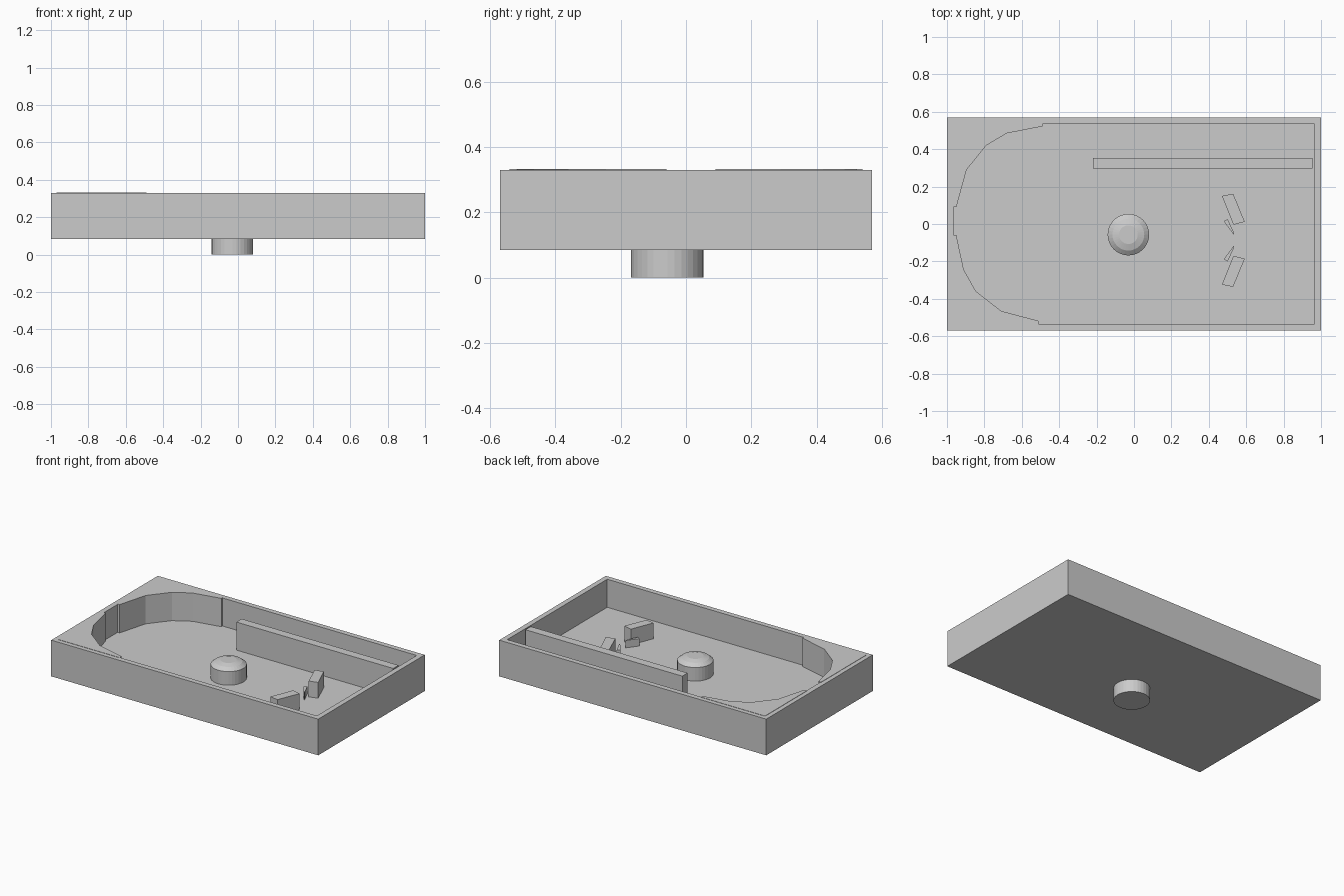
import bpy, bmesh, math

if "Cube" in bpy.data.objects:
    bpy.data.objects.remove(bpy.data.objects["Cube"])

FLOOR, RIM = 0.14, 0.33


def finish(name, bm):
    bmesh.ops.recalc_face_normals(bm, faces=bm.faces)
    me = bpy.data.meshes.new(name)
    bm.to_mesh(me)
    bm.free()
    ob = bpy.data.objects.new(name, me)
    bpy.context.collection.objects.link(ob)
    return ob


def prism(name, outline, z0, z1):
    bm = bmesh.new()
    face = bm.faces.new([bm.verts.new((x, y, z0)) for x, y in outline])
    ext = bmesh.ops.extrude_face_region(bm, geom=[face], use_keep_orig=True)
    for v in ext["geom"]:
        if isinstance(v, bmesh.types.BMVert):
            v.co.z = z1
    return finish(name, bm)


# Tray: box with the top inset and pushed down
bm = bmesh.new()
bmesh.ops.create_cube(bm, size=1)
for v in bm.verts:
    v.co = (v.co.x * 2, v.co.y * 1.14, 0.085 if v.co.z < 0 else RIM)
top = max(bm.faces, key=lambda f: f.calc_center_median().z)
bmesh.ops.inset_region(bm, faces=[top], thickness=0.05)
ext = bmesh.ops.extrude_discrete_faces(bm, faces=[top])
for v in ext["faces"][0].verts:
    v.co.z = FLOOR
finish("tray", bm)

# Curved corner fillers, standing a hair above the rim
prism("corner_back", [(-0.95, 0.09), (-0.895, 0.29), (-0.79, 0.42), (-0.68, 0.485),
                      (-0.49, 0.522), (-0.49, 0.54), (-0.97, 0.54), (-0.97, 0.09)],
      FLOOR - 0.02, RIM + 0.002)
prism("corner_front", [(-0.95, -0.06), (-0.91, -0.245), (-0.845, -0.36), (-0.71, -0.465),
                       (-0.51, -0.518), (-0.51, -0.54), (-0.97, -0.54), (-0.97, -0.06)],
      FLOOR - 0.02, RIM + 0.002)

# Launch lane divider
prism("lane_divider", [(-0.22, 0.297), (0.955, 0.297), (0.955, 0.354), (-0.22, 0.354)],
      FLOOR - 0.02, RIM)

# Deflectors and flippers, mirrored about the play axis
AXIS = -0.087
parts = [("deflector", [(0.47, 0.15), (0.53, 0.162), (0.592, 0.012), (0.532, -0.004)], 0.247),
         ("flipper", [(0.48, 0.014), (0.5, 0.027), (0.536, -0.05), (0.534, -0.058)], 0.19)]
for name, pts, h in parts:
    prism(name + "_back", pts, FLOOR - 0.02, h)
    prism(name + "_front", [(x, 2 * AXIS - y) for x, y in pts], FLOOR - 0.02, h)

# Central round bumper passing through the floor, with a domed top
bm = bmesh.new()
N = 32
rings = []
for r, z in [(0.111, 0), (0.111, 0.232), (0.085, 0.252), (0.05, 0.262)]:
    rings.append([bm.verts.new((-0.03 + r * math.cos(2 * math.pi * i / N),
                                -0.057 + r * math.sin(2 * math.pi * i / N), z))
                  for i in range(N)])
for a, b in zip(rings, rings[1:]):
    for i in range(N):
        j = (i + 1) % N
        bm.faces.new((a[i], a[j], b[j], b[i]))
bm.faces.new(rings[0])
bm.faces.new(rings[-1])
finish("bumper", bm)
